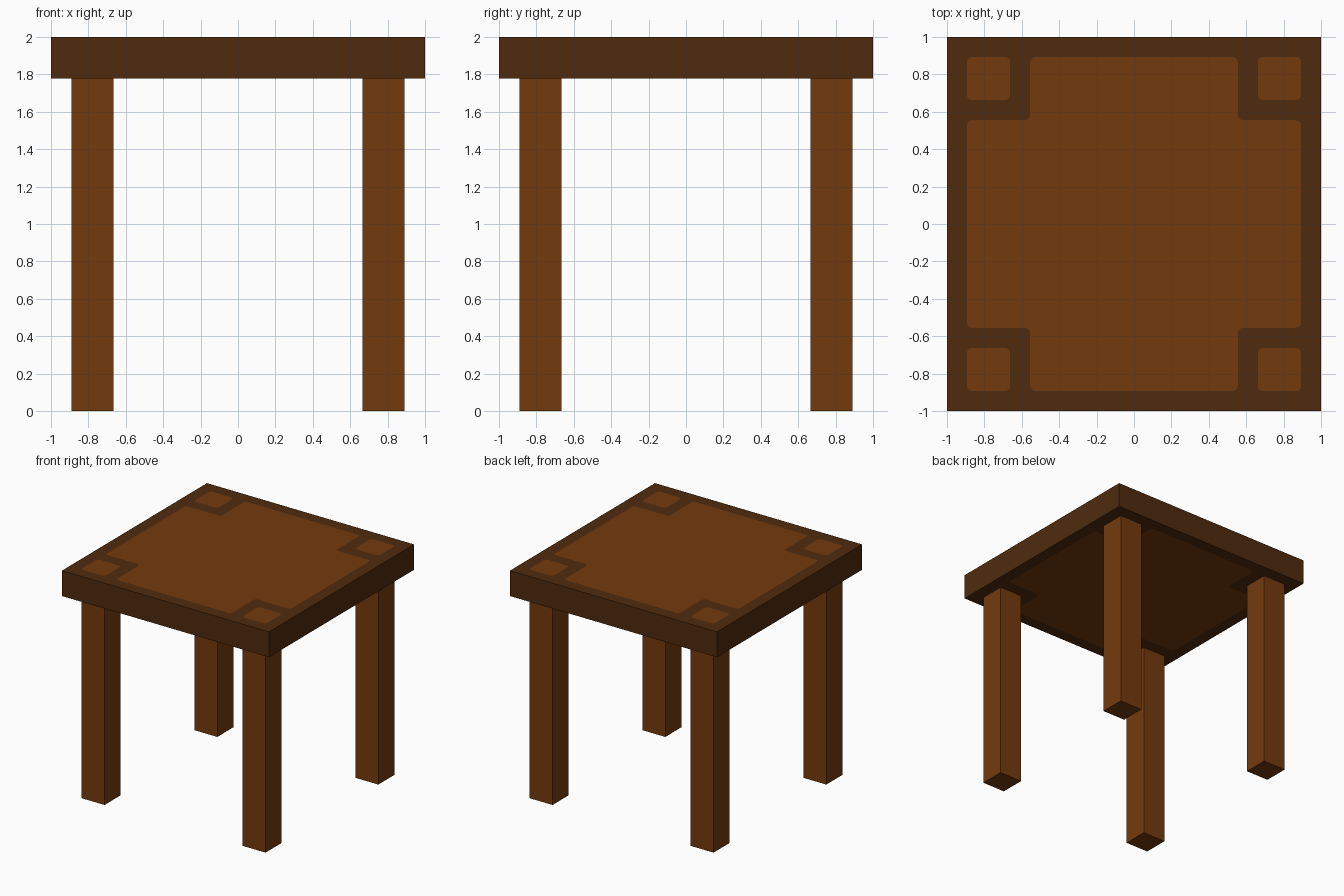
import bpy, bmesh
from mathutils import Vector
from mathutils.geometry import delaunay_2d_cdt

if "Cube" in bpy.data.objects:
    bpy.data.objects.remove(bpy.data.objects["Cube"])

U = 1 / 9            # the table is laid out on a 1/9 unit grid
R = 0.033            # corner rounding of the inlays


def material(name, color):
    m = bpy.data.materials.new(name)
    m.diffuse_color = (*color, 1)
    m.use_nodes = True
    m.node_tree.nodes["Principled BSDF"].inputs["Base Color"].default_value = m.diffuse_color
    return m


dark = material("dark wood", (0.080, 0.024, 0.0044))
light = material("light wood", (0.174, 0.042, 0.004))


def make_object(name, bm, mats):
    bmesh.ops.recalc_face_normals(bm, faces=bm.faces)
    me = bpy.data.meshes.new(name)
    bm.to_mesh(me)
    bm.free()
    for m in mats:
        me.materials.append(m)
    ob = bpy.data.objects.new(name, me)
    bpy.context.collection.objects.link(ob)
    return ob


def rounded(points, steps=4):
    out = []
    for i, p in enumerate(points):
        p = Vector(p)
        a = p + (Vector(points[i - 1]) - p).normalized() * R
        b = p + (Vector(points[(i + 1) % len(points)]) - p).normalized() * R
        for k in range(steps + 1):
            t = k / steps
            out.append(a * (1 - t) ** 2 + p * (2 * t * (1 - t)) + b * t ** 2)
    return out


# Inlay outlines: a cross-shaped panel and four corner squares
o, n = 8.04 * U, 5 * U
panel = [(o, -n), (o, n), (n, n), (n, o), (-n, o), (-n, n),
         (-o, n), (-o, -n), (-n, -n), (-n, -o), (n, -o), (n, -n)]
loops = [[Vector(c) for c in ((-1, -1), (1, -1), (1, 1), (-1, 1))], rounded(panel)]
c, h = 7 * U, 1.04 * U
for sx in (-1, 1):
    for sy in (-1, 1):
        loops.append(rounded([(sx * c + dx * h, sy * c + dy * h)
                              for dx, dy in ((-1, -1), (1, -1), (1, 1), (-1, 1))]))

# Table top: flat cap with inlays cut in, extruded to a slab
coords, regions = [], []
for loop in loops:
    regions.append(list(range(len(coords), len(coords) + len(loop))))
    coords += loop
verts, _, tris, _, _, origins = delaunay_2d_cdt(coords, [], regions, 1, 1e-5)
bm = bmesh.new()
bv = [bm.verts.new((v.x, v.y, 16 * U)) for v in verts]
for tri, origin in zip(tris, origins):
    f = bm.faces.new([bv[i] for i in tri])
    f.material_index = 1 if any(k > 0 for k in origin) else 0
res = bmesh.ops.extrude_face_region(bm, geom=bm.faces[:], use_keep_orig=True)
for g in res["geom"]:
    if isinstance(g, bmesh.types.BMVert):
        g.co.z = 2
bm.normal_update()
for f in bm.faces:
    if abs(f.normal.z) < 0.5:
        f.material_index = 0
make_object("table_top", bm, [dark, light])

# Four square legs
for side, sx in (("left", -1), ("right", 1)):
    for end, sy in (("front", -1), ("back", 1)):
        bm = bmesh.new()
        bmesh.ops.create_cube(bm, size=1)
        for v in bm.verts:
            v.co = (v.co.x * 2 * U + sx * c, v.co.y * 2 * U + sy * c, (v.co.z + 0.5) * 16 * U)
        make_object(f"{end}_{side}_leg", bm, [light])
